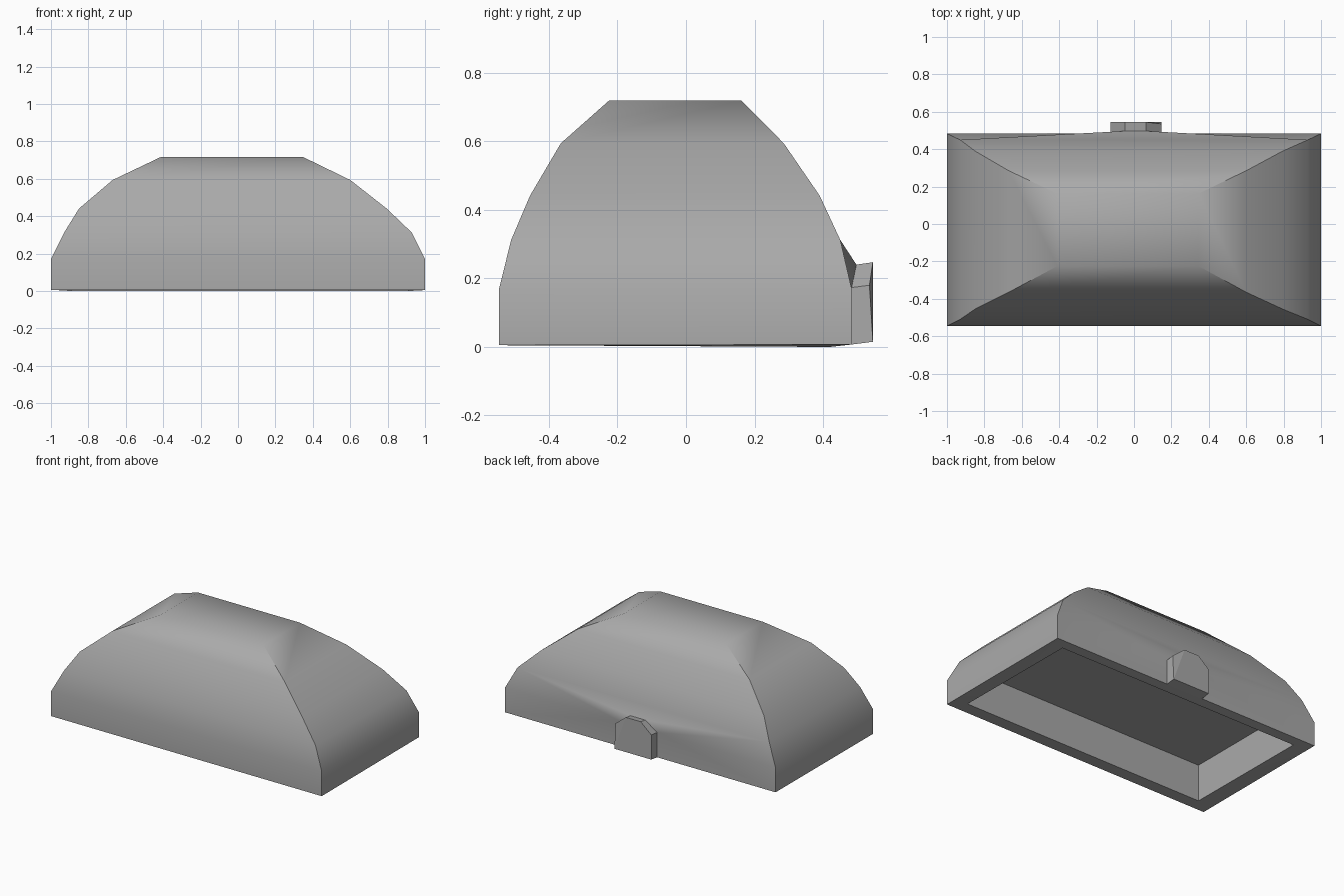
import bpy, bmesh, math

cube = bpy.data.objects.get("Cube")
if cube:
    bpy.data.objects.remove(cube, do_unlink=True)

grey = bpy.data.materials.new("plain_grey")
grey.use_nodes = True
colour = (0.4, 0.4, 0.4, 1)
grey.diffuse_color = colour
grey.node_tree.nodes["Principled BSDF"].inputs["Base Color"].default_value = colour


def ring(bm, left, right, front, back, zf, zb=None):
    """Four corners, counter-clockwise from above, starting at the front."""
    zb = zf if zb is None else zb
    return [bm.verts.new(p) for p in
            ((left, front, zf), (right, front, zf), (right, back, zb), (left, back, zb))]


def bridge(bm, a, b, sides):
    for i in sides:
        j = (i + 1) % len(a)
        bm.faces.new((a[i], a[j], b[j], b[i]))


# Domed shell: stacked rectangles
bm = bmesh.new()
foot = ring(bm, -1, 1, -0.545, 0.483, 0.005, 0.007)
levels = [ring(bm, *r) for r in (
    (-1, 1, -0.545, 0.483, 0.17),
    (-0.93, 0.93, -0.51, 0.45, 0.312),
    (-0.85, 0.795, -0.455, 0.39, 0.441),
    (-0.67, 0.60, -0.365, 0.285, 0.594),
    (-0.41, 0.345, -0.225, 0.162, 0.718))]
low, shoulder = levels[:2]
bridge(bm, low, shoulder, (0, 1, 3))
for a, b in zip(levels[1:], levels[2:]):
    bridge(bm, a, b, range(4))
bm.faces.new(levels[-1])
bridge(bm, foot, low, (0, 1, 3))

# Back wall, pulled out around the tab: x, root y, root z, tip y, tip z
tab_shape = [(0.147, 0.483, 0.007, 0.545, 0.015), (0.147, 0.483, 0.173, 0.535, 0.18),
             (0.063, 0.497, 0.24, 0.545, 0.247), (-0.047, 0.497, 0.24, 0.545, 0.247),
             (-0.125, 0.483, 0.173, 0.545, 0.18), (-0.125, 0.483, 0.007, 0.545, 0.015)]
root = [bm.verts.new((x, y, z)) for x, y, z, _, _ in tab_shape]
tip = [bm.verts.new((x, y, z)) for x, _, _, y, z in tab_shape]
for lo, hi, ft, (a, b, c) in ((low[2], shoulder[2], foot[2], root[:3]),
                              (low[3], shoulder[3], foot[3], root[:2:-1])):
    bm.faces.new((ft, a, b, lo))
    bm.faces.new((lo, b, hi))
    bm.faces.new((b, c, hi))
bm.faces.new((shoulder[2], root[2], root[3], shoulder[3]))

# Tab
bridge(bm, root, tip, range(6))
bm.faces.new(tip[:3])
bm.faces.new(tip[2:] + tip[:1])

# Hollow underside
hollow = (-0.89, 0.91, -0.462, 0.42)
mouth = ring(bm, *hollow, 0.005, 0.0)
ceiling = ring(bm, *hollow, 0.25)
bridge(bm, foot, mouth, (0, 1, 3))
bm.faces.new((foot[2], root[0], mouth[2]))
bm.faces.new((root[0], root[5], mouth[3], mouth[2]))
bm.faces.new((root[5], foot[3], mouth[3]))
bridge(bm, mouth, ceiling, range(4))
bm.faces.new(ceiling)
bmesh.ops.recalc_face_normals(bm, faces=bm.faces)

mesh = bpy.data.meshes.new("domed_shell")
bm.to_mesh(mesh)
bm.free()
mesh.materials.append(grey)
shell = bpy.data.objects.new("domed_shell", mesh)
bpy.context.collection.objects.link(shell)
bpy.ops.object.select_all(action="DESELECT")
shell.select_set(True)
bpy.context.view_layer.objects.active = shell
bpy.ops.object.shade_smooth_by_angle(angle=math.radians(47))

# Keep the tab crisp
for edge in mesh.edges:
    if all(mesh.vertices[v].co.y > 0.48 and abs(mesh.vertices[v].co.x) < 0.2
           for v in edge.vertices):
        edge.use_edge_sharp = True
